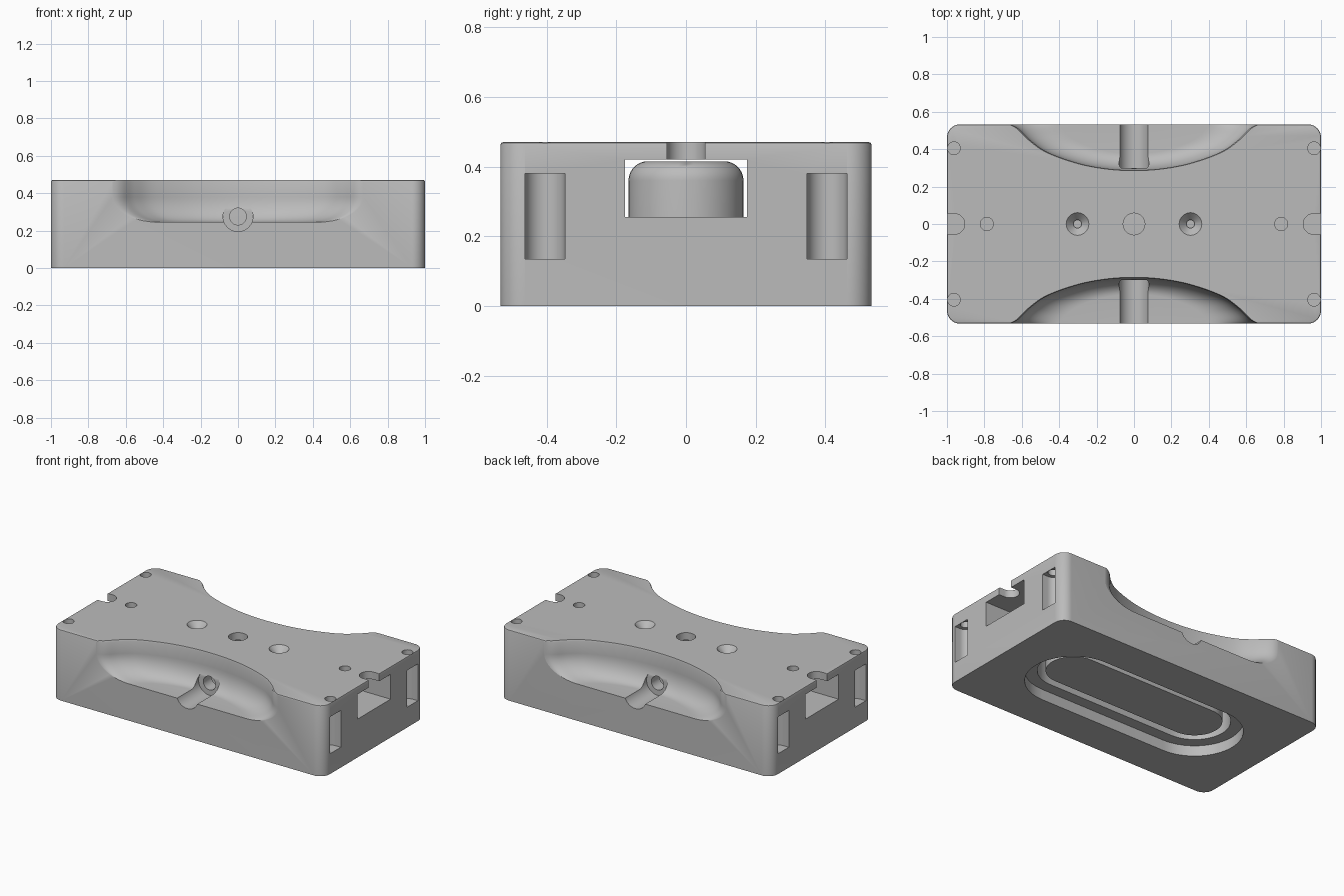
import bpy, bmesh, math
from mathutils import Matrix

cube = bpy.data.objects.get("Cube")
if cube:
    bpy.data.objects.remove(cube, do_unlink=True)

LENGTH, WIDTH, HEIGHT = 2.0, 1.066, 0.47
CEILING = 0.42
EDGE = WIDTH / 2

grey = bpy.data.materials.new("matte grey")
grey.use_nodes = True
colour = (0.5, 0.5, 0.5, 1)
grey.diffuse_color = colour
grey.node_tree.nodes["Principled BSDF"].inputs["Base Color"].default_value = colour


def loft(name, rings, matrix=Matrix()):
    """Closed solid through matching rings of points."""
    bm = bmesh.new()
    rows = [[bm.verts.new(p) for p in ring] for ring in rings]
    n = len(rows[0])
    bm.faces.new(rows[0])
    bm.faces.new(rows[-1])
    for a, b in zip(rows, rows[1:]):
        for i in range(n):
            j = (i + 1) % n
            bm.faces.new((a[i], a[j], b[j], b[i]))
    bmesh.ops.transform(bm, matrix=matrix, verts=bm.verts)
    bmesh.ops.recalc_face_normals(bm, faces=bm.faces)
    mesh = bpy.data.meshes.new(name)
    bm.to_mesh(mesh)
    bm.free()
    mesh.materials.append(grey)
    obj = bpy.data.objects.new(name, mesh)
    bpy.context.collection.objects.link(obj)
    return obj


def rounded(hx, hy, r, z, x=0, y=0, steps=10):
    """Rounded rectangle ring, a stadium or a circle when r is large."""
    points = []
    for k, (sx, sy) in enumerate(((1, 1), (-1, 1), (-1, -1), (1, -1))):
        for i in range(steps + 1):
            a = (k + i / steps) * math.pi / 2
            points.append((x + sx * (hx - r) + r * math.cos(a),
                           y + sy * (hy - r) + r * math.sin(a), z))
    return points


def prism(name, hx, hy, r, z0, z1, x=0, y=0):
    return loft(name, [rounded(hx, hy, r, z, x, y) for z in (z0, z1)])


def cone(name, r0, r1, z0, z1, x=0, y=0, matrix=Matrix()):
    def circle(r, z):
        steps = [i * math.tau / 40 for i in range(40)]
        return [(x + r * math.cos(a), y + r * math.sin(a), z) for a in steps]
    return loft(name, [circle(r0, z0), circle(r1, z1)], matrix)


def catmull(points, steps=6):
    """Smooth curve through a few outline points."""
    out = []
    for i in range(1, len(points) - 2):
        p0, p1, p2, p3 = points[i - 1:i + 3]
        for s in range(steps):
            t = s / steps
            out.append(tuple(0.5 * (2 * b + (c - a) * t + (2 * a - 5 * b + 4 * c - d) * t * t
                                    + (3 * b - a - 3 * c + d) * t ** 3)
                             for a, b, c, d in zip(p0, p1, p2, p3)))
    return out + [points[-2]]


# Block with rounded corners and a softened top edge
rim = 0.008
block = loft("block", [
    rounded(LENGTH / 2 - d, EDGE - d, 0.07 - d, z)
    for d, z in ((0, 0), (0, HEIGHT - rim), (rim * 0.3, HEIGHT - rim * 0.3), (rim, HEIGHT))])
cutters = []

# Finger scoops with a drilled groove, front and back
half = catmull([(0.74, 0), (0.67, 0.0), (0.62, 0.022), (0.555, 0.085), (0.46, 0.15),
                (0.3, 0.207), (0.15, 0.236), (0, 0.245), (-0.15, 0.236)])
outline = half + [(-x, d) for x, d in reversed(half[:-1])]
outline = [(0.67, -0.1)] + outline + [(-0.67, -0.1)]
floor, fillet, shrink = 0.245, 0.135, 0.36
levels = []
for i in range(11):
    a = i / 10 * math.pi / 2
    levels.append((1 - shrink + shrink * math.sin(a), floor + fillet * (1 - math.cos(a))))
levels += [(1, HEIGHT - 0.01), (1.012, HEIGHT), (1.05, HEIGHT + 0.04)]
for turn in (0, math.pi):
    spin = Matrix.Rotation(turn, 4, 'Z')
    cutters.append(loft("scoop_cutter", [
        [(x * s, -EDGE + d * s, z) for x, d in outline] for s, z in levels], spin))
    along = spin @ Matrix.Translation((0, 0, 0.275)) @ Matrix.Rotation(math.pi / 2, 4, 'X')
    cutters.append(cone("groove_cutter", 0.08, 0.08, 0.3, 0.7, matrix=along))
    cutters.append(cone("port_cutter", 0.045, 0.045, 0.1, 0.4, matrix=along))

# Underside recess and the deep cavity
core_x = 0.47
cutters.append(prism("recess_cutter", core_x + 0.29, 0.29, 0.29, -0.1, 0.07))
cutters.append(prism("cavity_cutter", core_x + 0.215, 0.215, 0.215, 0.03, CEILING))

# End pockets, key slots, corner slots and top holes
for sx in (-1, 1):
    cutters.append(prism("pocket_cutter", 0.35, 0.175, 0.001, 0.255, CEILING, sx * 0.85))
    cutters.append(prism("key_slot_cutter", 0.148, 0.055, 0.055, 0.4, 0.6, sx * 1.053))
    cutters.append(cone("pin_hole_cutter", 0.035, 0.035, 0.4, 0.6, sx * 0.787))
    cutters.append(cone("screw_hole_cutter", 0.022, 0.022, 0.4, 0.6, sx * 0.302))
    cutters.append(cone("countersink_cutter", 0.022, 0.066, 0.428, 0.476, sx * 0.302))
    for sy in (-1, 1):
        y = sy * 0.405
        cutters.append(prism("corner_slot_cutter", 0.15, 0.057, 0.057, 0.135, 0.38, sx * 1.055, y))
        cutters.append(cone("corner_hole_cutter", 0.034, 0.034, 0.3, 0.6, sx * 0.963, y))
cutters.append(cone("centre_hole_cutter", 0.058, 0.058, 0.4, 0.6))

bpy.context.view_layer.objects.active = block
for cutter in cutters:
    cutter.hide_render = True
    mod = block.modifiers.new(cutter.name, 'BOOLEAN')
    mod.operation = 'DIFFERENCE'
    mod.solver = 'EXACT'
    mod.object = cutter
    bpy.ops.object.modifier_apply(modifier=mod.name)
    bpy.data.objects.remove(cutter, do_unlink=True)

# Inner core with a rounded top
core_r, soft, top = 0.165, 0.055, 0.415
rings = [rounded(core_x + core_r, core_r, core_r, 0.07)]
for i in range(9):
    a = i / 8 * math.pi / 2
    r = core_r - soft * (1 - math.cos(a))
    rings.append(rounded(core_x + r, r, r, top - soft + soft * math.sin(a)))
core = loft("inner_core", rings)

for obj in (block, core):
    bpy.ops.object.select_all(action='DESELECT')
    obj.select_set(True)
    bpy.context.view_layer.objects.active = obj
    bpy.ops.object.shade_smooth_by_angle(angle=math.radians(30))
